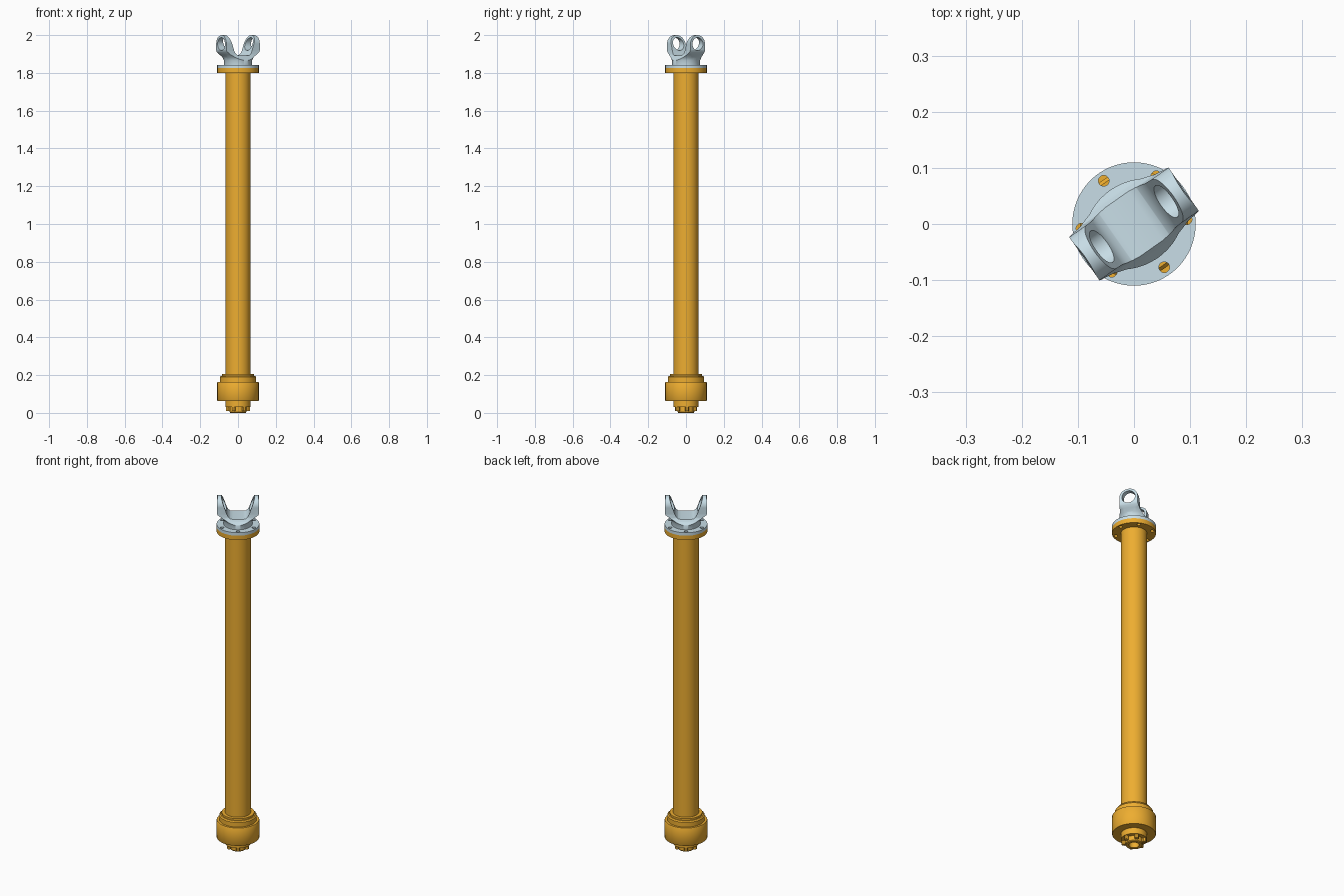
import bpy, bmesh, math
from mathutils import Matrix

if "Cube" in bpy.data.objects:
    bpy.data.objects.remove(bpy.data.objects["Cube"])

YAW = math.radians(35)   # direction of the yoke ears


def material(name, rgb):
    m = bpy.data.materials.new(name)
    m.diffuse_color = (*rgb, 1)
    m.use_nodes = True
    m.node_tree.nodes["Principled BSDF"].inputs["Base Color"].default_value = m.diffuse_color
    return m


ORANGE = material("orange_paint", (0.85, 0.42, 0.03))
BLUE = material("pale_blue_steel", (0.58, 0.73, 0.80))


def make(name, bm, mat):
    bmesh.ops.recalc_face_normals(bm, faces=bm.faces)
    me = bpy.data.meshes.new(name)
    bm.to_mesh(me)
    bm.free()
    ob = bpy.data.objects.new(name, me)
    bpy.context.collection.objects.link(ob)
    me.materials.append(mat)
    return ob


def lathe(name, profile, mat, seg=64):
    """Closed (r, z) profile turned round the z axis."""
    bm = bmesh.new()
    vs = [bm.verts.new((r, 0, z)) for r, z in profile]
    es = [bm.edges.new((vs[i], vs[(i + 1) % len(vs)])) for i in range(len(vs))]
    bmesh.ops.spin(bm, geom=vs + es, cent=(0, 0, 0), axis=(0, 0, 1),
                   angle=math.tau, steps=seg, use_merge=True)
    bmesh.ops.remove_doubles(bm, verts=bm.verts, dist=1e-5)
    # drop the degenerate faces lying on the axis
    bad = [f for f in bm.faces if f.calc_area() < 1e-10]
    bmesh.ops.delete(bm, geom=bad, context='FACES')
    loose = [e for e in bm.edges if not e.link_faces]
    bmesh.ops.delete(bm, geom=loose, context='EDGES')
    return make(name, bm, mat)


def extrude(name, pts, half, axis, mat):
    """Outline (u, z) extruded symmetrically along x or y."""
    bm = bmesh.new()
    co = (lambda u, z: (u, -half, z)) if axis == 'y' else (lambda u, z: (-half, u, z))
    f = bm.faces.new([bm.verts.new(co(u, z)) for u, z in pts])
    g = bmesh.ops.extrude_face_region(bm, geom=[f])
    shift = (0, 2 * half, 0) if axis == 'y' else (2 * half, 0, 0)
    bmesh.ops.translate(bm, vec=shift, verts=[v for v in g['geom'] if isinstance(v, bmesh.types.BMVert)])
    return make(name, bm, mat)


def cylinders(name, mat, r, depth, mats, seg=24):
    bm = bmesh.new()
    for m in mats:
        bmesh.ops.create_cone(bm, cap_ends=True, segments=seg, radius1=r, radius2=r, depth=depth, matrix=m)
    return make(name, bm, mat)


def boolean(ob, tool, op, keep=False):
    mod = ob.modifiers.new("cut", 'BOOLEAN')
    mod.operation, mod.solver, mod.object = op, 'EXACT', tool
    dg = bpy.context.evaluated_depsgraph_get()
    me = bpy.data.meshes.new_from_object(ob.evaluated_get(dg))
    ob.modifiers.clear()
    ob.data = me
    if not keep:
        bpy.data.objects.remove(tool)


def smooth(ob, deg=35):
    bpy.ops.object.select_all(action='DESELECT')
    ob.select_set(True)
    bpy.context.view_layer.objects.active = ob
    bpy.ops.object.shade_smooth_by_angle(angle=math.radians(deg))


def ring(n, r, z, start=0):
    return [Matrix.Translation((r * math.cos(a), r * math.sin(a), z))
            for a in (math.radians(start) + math.tau * i / n for i in range(n))]


# tube with stepped coupling housing
shaft = lathe("shaft_and_housing", [
    (0, 0.03), (0.066, 0.03), (0.066, 0.063), (0.108, 0.063), (0.11, 0.066),
    (0.11, 0.161), (0.108, 0.164), (0.096, 0.164), (0.096, 0.19), (0.09, 0.196),
    (0.084, 0.196), (0.084, 0.206), (0.066, 0.206), (0.066, 1.802), (0, 1.802)], ORANGE)

# end ring and bolts under the housing
end_ring = lathe("end_ring", [(0.026, 0), (0.041, 0), (0.044, 0.004), (0.044, 0.032), (0.026, 0.032)], ORANGE, 48)
bolts = cylinders("end_bolts", ORANGE, 0.011, 0.022, ring(6, 0.053, 0.021, 5), 6)

# bolted flange pair
lower = lathe("shaft_flange", [(0, 1.80), (0.11, 1.80), (0.11, 1.825), (0, 1.825)], ORANGE)
upper = lathe("yoke_flange", [(0, 1.825), (0.11, 1.825), (0.11, 1.842), (0, 1.842)], BLUE)
holes = cylinders("bolt_hole_cutter", BLUE, 0.0095, 0.1, ring(6, 0.094, 1.82, 5))
boolean(lower, holes, 'DIFFERENCE', keep=True)
boolean(upper, holes, 'DIFFERENCE')

# yoke: side outline, crossed with end outline, crossed with a round hub
half = [(0.074, 1.835), (0.074, 1.862), (0.08, 1.88), (0.092, 1.895), (0.103, 1.908), (0.108, 1.92),
        (0.108, 1.985), (0.105, 2.0), (0.086, 2.0), (0.078, 1.975), (0.067, 1.945),
        (0.058, 1.918), (0.05, 1.902), (0.04, 1.894), (0.025, 1.891)]
yoke = extrude("yoke", half + [(-x, z) for x, z in reversed(half)], 0.12, 'y', BLUE)

CZ, ER = 1.953, 0.047
arc = [(ER * math.cos(a), CZ + ER * math.sin(a)) for a in (math.pi * i / 32 for i in range(17))]
side = [(0.08, 1.83), (0.08, 1.855), (0.072, 1.868), (0.06, 1.88), (0.051, 1.895), (0.0475, 1.915)] + arc
ends = extrude("end_outline", side + [(-y, z) for y, z in reversed(side[:-1])], 0.15, 'x', BLUE)
boolean(yoke, ends, 'INTERSECT')

hub = lathe("hub_outline", [(0, 1.832), (0.074, 1.832), (0.074, 1.866), (0.082, 1.882), (0.098, 1.897),
                            (0.115, 1.912), (0.135, 1.935), (0.135, 2.05), (0, 2.05)], BLUE)
boolean(yoke, hub, 'INTERSECT')

# bearing bore through both ears
bore = cylinders("bore_cutter", BLUE, 0.034, 0.4,
                 [Matrix.Translation((0, 0, CZ)) @ Matrix.Rotation(math.pi / 2, 4, 'Y')], 48)
boolean(yoke, bore, 'DIFFERENCE')
yoke.data.transform(Matrix.Rotation(YAW, 4, 'Z'))

for ob in (shaft, end_ring, lower, upper, yoke):
    smooth(ob)
